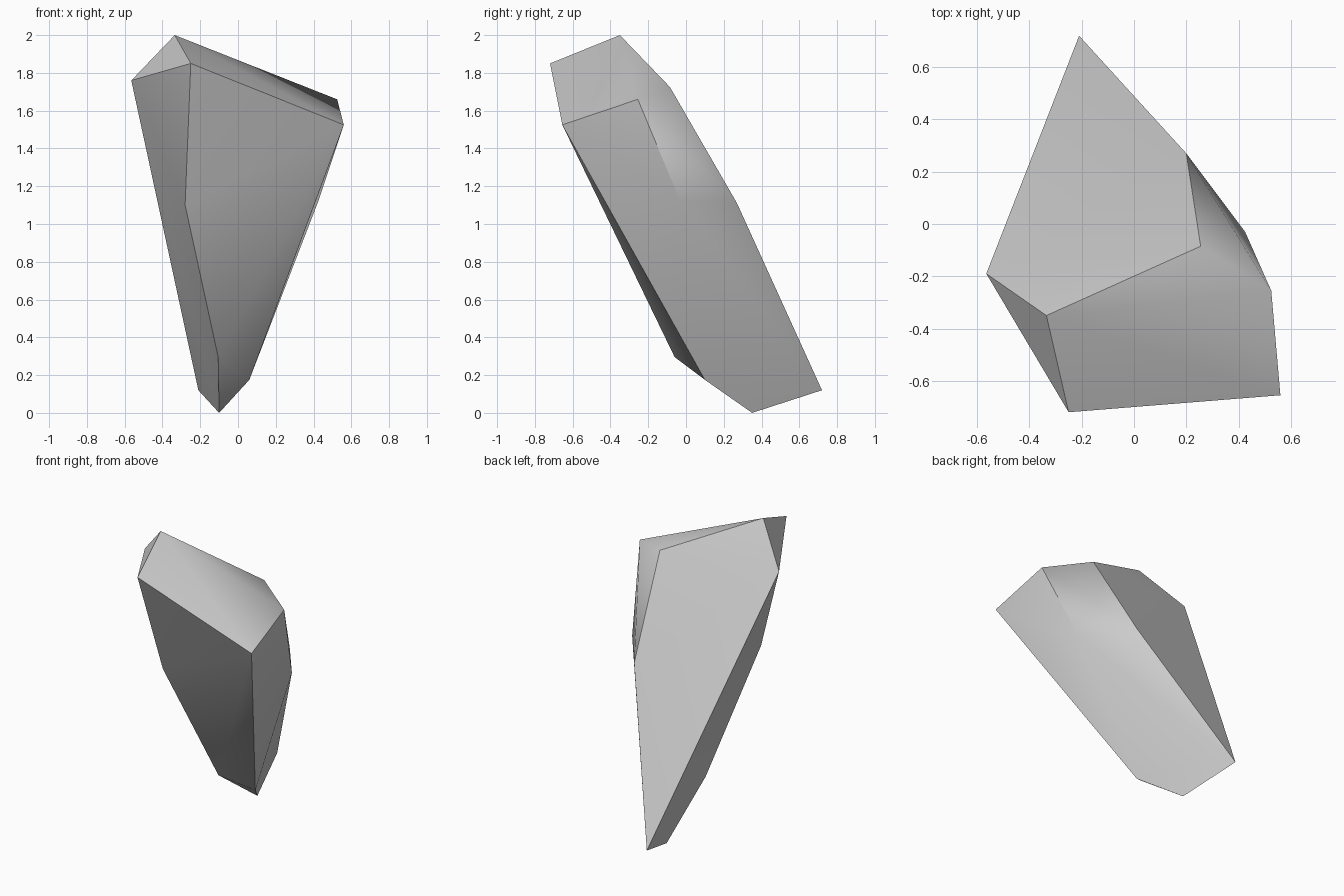
import bpy, bmesh, math

cube = bpy.data.objects.get("Cube")
if cube:
    bpy.data.objects.remove(cube, do_unlink=True)

# Plain grey stone
stone = bpy.data.materials.new("grey_stone")
stone.use_nodes = True
grey = (0.6, 0.6, 0.6, 1)
stone.diffuse_color = grey
bsdf = next(n for n in stone.node_tree.nodes if n.type == 'BSDF_PRINCIPLED')
bsdf.inputs["Base Color"].default_value = grey
bsdf.inputs["Roughness"].default_value = 0.9

# Corners of the leaning shard, by level
corners = {
    "peak": (-0.335, -0.35, 2.0),
    "top_front": (-0.25, -0.72, 1.85),
    "top_right": (-0.565, -0.19, 1.76),
    "top_left_front": (0.56, -0.655, 1.525),
    "top_left": (0.525, -0.255, 1.66),
    "top_back": (0.255, -0.085, 1.725),
    "waist_left": (0.425, -0.03, 1.12),
    "waist_back": (0.2, 0.27, 1.11),
    "waist_front": (-0.28, -0.405, 1.1),
    "foot_front": (-0.105, -0.06, 0.295),
    "foot_left": (0.06, 0.1, 0.175),
    "foot_back": (-0.21, 0.72, 0.12),
    "foot_tip": (-0.1, 0.35, 0.0),
}

# Wrap the corners in a convex faceted skin
bm = bmesh.new()
verts = {name: bm.verts.new(co) for name, co in corners.items()}
bmesh.ops.convex_hull(bm, input=bm.verts[:])
bmesh.ops.recalc_face_normals(bm, faces=bm.faces[:])

# Crisp ridges, with one worn edge left soft
worn = {verts["top_left"], verts["top_back"]}
for face in bm.faces:
    face.smooth = True
for edge in bm.edges:
    angle = edge.calc_face_angle(0)
    edge.smooth = angle < math.radians(30) or set(edge.verts) == worn

mesh = bpy.data.meshes.new("rock_shard")
bm.to_mesh(mesh)
bm.free()
mesh.materials.append(stone)
rock = bpy.data.objects.new("rock_shard", mesh)
bpy.context.collection.objects.link(rock)
